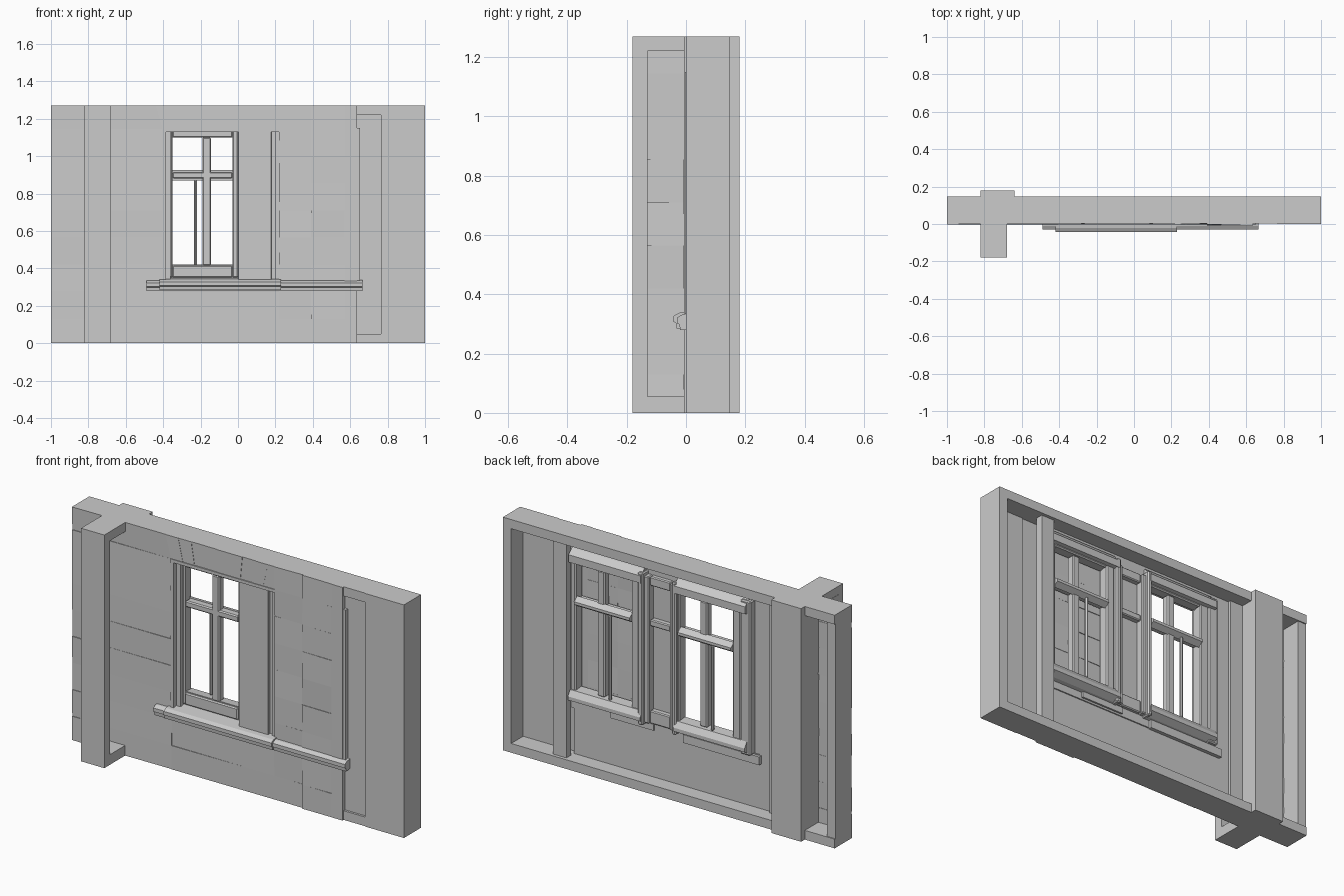
import bpy, bmesh, random
from mathutils import Vector
random.seed(4)
H = 1.27


def finish(name, bm):
    bmesh.ops.recalc_face_normals(bm, faces=bm.faces)
    me = bpy.data.meshes.new(name)
    bm.to_mesh(me)
    bm.free()
    ob = bpy.data.objects.new(name, me)
    bpy.context.collection.objects.link(ob)
    return ob


def add_box(bm, x0, x1, y0, y1, z0, z1):
    vs = bmesh.ops.create_cube(bm, size=1)["verts"]
    for v in vs:
        v.co = Vector(((x0 + x1) / 2 + v.co.x * (x1 - x0),
                       (y0 + y1) / 2 + v.co.y * (y1 - y0),
                       (z0 + z1) / 2 + v.co.z * (z1 - z0)))
    return vs


def boxes(name, *dims, bevel=0):
    bm = bmesh.new()
    for d in dims:
        add_box(bm, *d)
    ob = finish(name, bm)
    if bevel:
        m = ob.modifiers.new("bevel", "BEVEL")
        m.width, m.segments = bevel, 1
    return ob


def courses(name, x0, x1, y0, y1, z0, z1, axis=1, step=0.145, jit=0.003):
    """Stone skin: stacked courses with slightly uneven faces."""
    bm = bmesh.new()
    z = z0
    while z < z1 - 0.001:
        top = min((int((z + 0.001 + 0.015) / step) + 1) * step - 0.015, z1)
        for v in add_box(bm, x0, x1, y0, y1, z, top):
            v.co[axis] += random.uniform(-jit, jit)
        z = top
    return finish(name, bm)


def profile(name, pts, x0, x1):
    """Extrude a (y, z) outline along x."""
    bm = bmesh.new()
    a = [bm.verts.new((x0, y, z)) for y, z in pts]
    f = bm.faces.new(a)
    r = bmesh.ops.extrude_face_region(bm, geom=[f])
    for v in r["geom"]:
        if isinstance(v, bmesh.types.BMVert):
            v.co.x = x1
    return finish(name, bm)


# Structural frame around the wall, open at the back
boxes("wall_frame",
      (-1, 1, 0.003, 0.148, 1.22, H), (-1, 1, 0.003, 0.148, 0, 0.05),
      (0.95, 1, 0.003, 0.148, 0.05, 1.22), (-1, -0.95, 0.003, 0.142, 0.05, 1.22))

# Stone skins of the front
courses("left_end_stone", -1, -0.82, 0, 0.03, 0, H)
courses("left_stone", -0.82, -0.4, 0, 0.035, 0, H)
courses("below_window_stone", -0.4, 0.22, 0, 0.05, 0, 0.30)
courses("infill_stone", 0.22, 0.39, 0, 0.03, 0, H)
courses("infill_stone_proud", 0.39, 0.57, -0.006, 0.03, 0, H)
boxes("infill_edge", (0.57, 0.635, -0.007, 0.03, 0, H))
boxes("recessed_strip", (0.635, 0.765, 0.015, 0.04, 0, H))
boxes("right_end_panel", (0.765, 1, 0, 0.045, 0, H))

# Flat arch of wedge stones over the opening
bm = bmesh.new()
n = 9
for i in range(n):
    a, b = -0.4 + 0.62 * i / n, -0.4 + 0.62 * (i + 1) / n
    y = random.uniform(-0.002, 0.003)
    for v in add_box(bm, a, b, y, 0.05, 1.14, H):
        if v.co.z > 1.2:
            v.co.x = -0.09 + (v.co.x + 0.09) * 1.12
finish("flat_arch", bm)

# Backing panel below the windows, and studs seen from the back
boxes("back_apron", (-0.62, 0.63, 0.03, 0.065, 0.03, 0.31))
boxes("back_head", (-0.62, 0.63, 0.03, 0.065, 1.14, 1.23))
boxes("back_studs", (0.63, 0.71, 0.09, 0.13, 0.04, 1.23),
      (-0.65, -0.56, 0.03, 0.08, 0.04, 1.23), (-0.56, -0.46, 0.03, 0.065, 0.3, 1.2))

# Rear post behind the cross wall
boxes("rear_post", (-0.82, -0.64, 0.02, 0.18, 0, H))

# Stub of cross wall in front, framed and open on its right side
boxes("cross_wall_frame", (-0.82, -0.68, -0.18, -0.13, 0, H),
      (-0.82, -0.68, -0.13, 0.003, 0, 0.055), (-0.82, -0.68, -0.13, 0.003, 1.22, H))
courses("cross_wall_stone", -0.818, -0.785, -0.14, 0.01, 0.05, 1.225, axis=0, jit=0.004)

# Plain pier closing the narrow middle light
boxes("middle_pier", (0, 0.18, 0.004, 0.03, 0.33, 1.14), bevel=0.003)
boxes("pier_jamb", (0.18, 0.2, 0.02, 0.05, 0.33, 1.14), (0.2, 0.222, 0.008, 0.05, 0.33, 1.14))
boxes("outer_jambs", (-0.405, -0.385, -0.004, 0.06, 0.33, 1.145),
      (-0.385, -0.36, 0.02, 0.06, 0.33, 1.14),
      (0.637, 0.652, -0.004, 0.06, 0.33, 1.15),
      (-0.405, 0.222, -0.004, 0.05, 1.13, 1.147))

# Front sill moulding
sill = [(0.07, 0.30), (0.0, 0.28), (-0.02, 0.28), (-0.022, 0.298), (-0.03, 0.302),
        (-0.03, 0.322), (-0.01, 0.333), (0.07, 0.345)]
profile("sill_moulding", sill, -0.49, 0.665)
profile("sill_cap", [(y - 0.012 if y < 0.05 else y, z + 0.005) for y, z in sill], -0.42, 0.23)


def window(name, x0, x1, glaze=True):
    z0, z1 = 0.35, 1.145
    l, r = x0 + 0.05, x1 - 0.03
    m = (l + r) / 2
    bars = [(x0, l, 0.04, 0.1, z0, z1), (r, x1, 0.04, 0.1, z0, z1),
            (l, r, 0.04, 0.1, z0, 0.415), (l, r, 0.04, 0.1, 1.10, z1),
            (l, r, 0.045, 0.09, 0.88, 0.915)]
    if glaze:
        bars += [(m + 0.0, m + 0.045, 0.045, 0.09, 0.415, 1.10),
                 (m - 0.045, m - 0.03, 0.085, 0.105, 0.415, 0.88)]
    boxes(name + "_frame", *bars, bevel=0.006)
    # raised transom moulding on the back
    profile(name + "_transom", [(0.085, 0.87), (0.115, 0.89), (0.115, 0.905), (0.085, 0.925)], l, r)


def back_trim(name, x0, x1):
    profile(name + "_head_moulding",
            [(0.05, 1.20), (0.075, 1.20), (0.09, 1.18), (0.12, 1.155), (0.12, 1.115), (0.05, 1.10)], x0, x1)
    profile(name + "_stool",
            [(0.05, 0.42), (0.105, 0.415), (0.125, 0.385), (0.125, 0.365), (0.09, 0.345), (0.05, 0.335)], x0, x1)


window("left_window", -0.40, 0.0)
window("right_window", 0.21, 0.625)
back_trim("left_window", -0.44, -0.01)
back_trim("right_window", 0.19, 0.625)

# Narrow middle light with panels, and the posts between lights
boxes("middle_light", (0, 0.03, 0.04, 0.1, 0.35, 1.15), (0.155, 0.185, 0.04, 0.1, 0.35, 1.15),
      (0.03, 0.155, 0.04, 0.09, 0.35, 0.42), (0.03, 0.155, 0.04, 0.09, 1.1, 1.15),
      (0.03, 0.155, 0.04, 0.09, 0.88, 0.915), (0.025, 0.16, 0.035, 0.06, 0.36, 1.14), bevel=0.005)
boxes("window_posts", (-0.02, 0.005, 0.05, 0.118, 0.34, 1.17), (0.18, 0.21, 0.05, 0.118, 0.34, 1.17),
      (-0.46, -0.40, 0.03, 0.105, 0.34, 1.18), bevel=0.006)
# Sill blocks visible under the windows at the back
boxes("rear_sill_blocks", (-0.5, -0.04, 0.03, 0.085, 0.295, 0.34), (0.14, 0.4, 0.03, 0.08, 0.31, 0.345))
